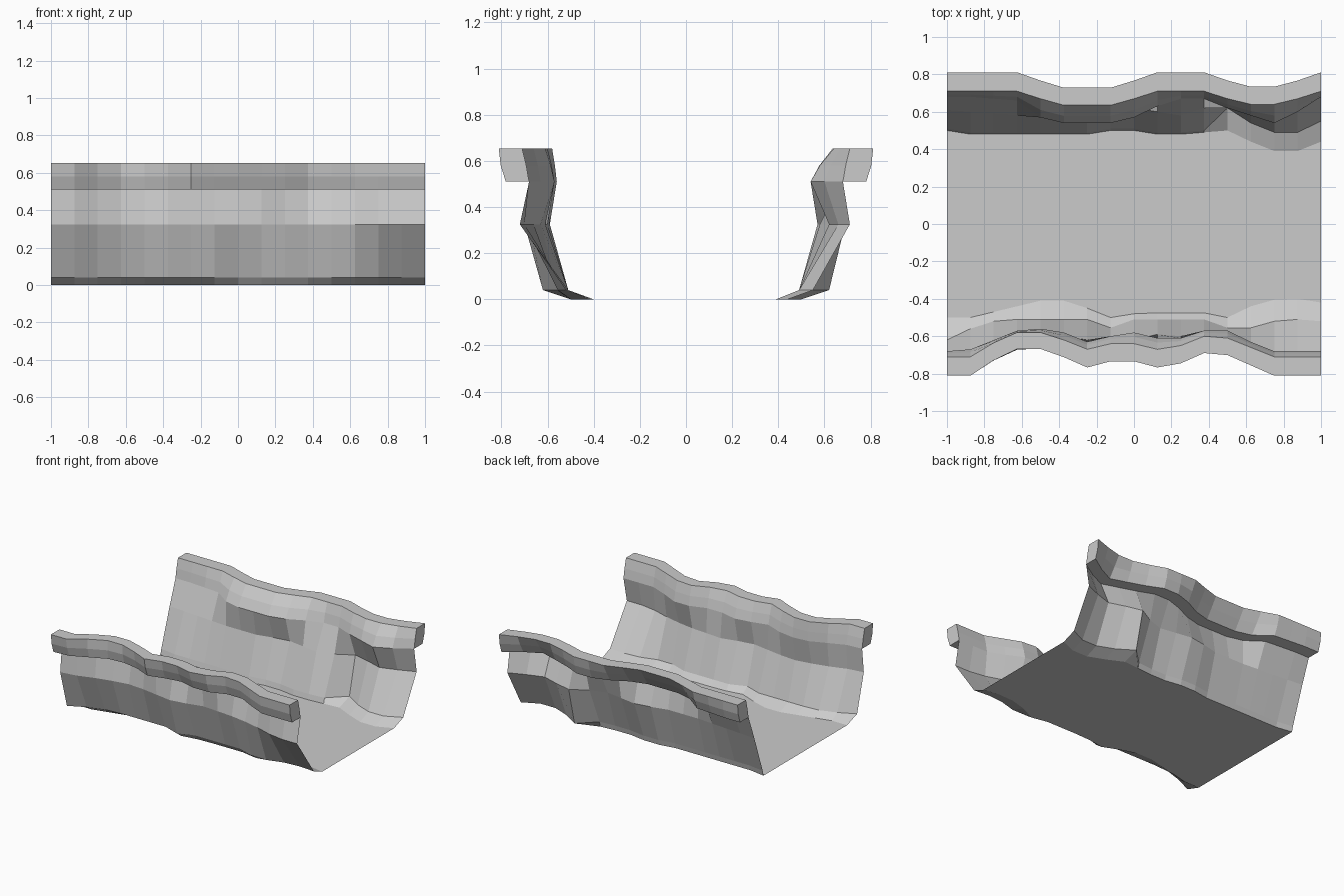
import bpy, bmesh

if "Cube" in bpy.data.objects:
    bpy.data.objects.remove(bpy.data.objects["Cube"])

XS = [-1 + i * 0.125 for i in range(17)]

# Distance of each wall's height rows from the centre line, at 17 stations along x
BACK_FOOT = [.50, .48, .48, .48, .48, .48, .48, .50, .50, .48, .48, .49, .50, .44, .39, .39, .44]
BACK_BASE = [.51, .49, .49, .49, .49, .49, .49, .51, .51, .49, .49, .50, .62, .54, .49, .49, .55]
BACK_BELLY = [.61, .60, .59, .58, .57, .57, .57, .60, .62, .60, .58, .62, .69, .66, .62, .66, .71]
BACK_NECK = [.68, .68, .67, .66, .57, .54, .54, .54, .57, .63, .67, .67, .62, .58, .54, .60, .68]
BACK_RIM = [.71, .71, .71, .71, .67, .635, .635, .635, .67, .71, .71, .71, .67, .64, .64, .67, .71]

FRONT_FOOT = [.50, .50, .47, .44, .41, .41, .45, .50, .48, .475, .475, .475, .50, .44, .405, .40, .42]
FRONT_BASE = [.62, .56, .52, .51, .51, .51, .51, .555, .51, .51, .51, .51, .555, .555, .52, .51, .52]
FRONT_BELLY = [.70, .68, .64, .61, .59, .60, .62, .64, .62, .59, .60, .61, .63, .66, .70, .72, .72]
FRONT_NECK = [.68, .67, .62, .57, .56, .58, .63, .60, .58, .61, .61, .57, .57, .63, .68, .68, .68]
FRONT_RIM = [.71, .71, .635, .58, .58, .62, .67, .64, .64, .67, .65, .60, .61, .66, .71, .71, .71]


def loft(name, sections, closed):
    """Skin a list of cross-sections (lists of points) into flat faces."""
    bm = bmesh.new()
    rings = [[bm.verts.new(p) for p in s] for s in sections]
    n = len(rings[0])
    for a, b in zip(rings, rings[1:]):
        for j in range(n if closed else n - 1):
            k = (j + 1) % n
            bm.faces.new((a[j], a[k], b[k], b[j]))
    if closed:
        bm.faces.new(rings[0])
        bm.faces.new(rings[-1])
    bmesh.ops.recalc_face_normals(bm, faces=bm.faces)
    mesh = bpy.data.meshes.new(name)
    bm.to_mesh(mesh)
    bm.free()
    obj = bpy.data.objects.new(name, mesh)
    bpy.context.collection.objects.link(obj)
    return obj


def wall(name, side, foot, base, belly, neck):
    rows = ((foot, 0), (base, .04), (belly, .325), (neck, .51))
    loft(name, [[(x, side * r[i], z) for r, z in rows]
                for i, x in enumerate(XS)], False)


def ledge(name, side, neck, rim):
    sections = []
    for i, x in enumerate(XS):
        n, r = neck[i], rim[i]
        m = n + (r - n) * 0.4
        t = .088 + (r - .58) * .1
        prof = [(n, .51), (m, .58), (r, .653),
                (r + t, .653), (m + t + .01, .58), (n + t, .51)]
        sections.append([(x, side * y, z) for y, z in prof])
    loft(name, sections, True)


# Rock walls
wall("back_wall", 1, BACK_FOOT, BACK_BASE, BACK_BELLY, BACK_NECK)
wall("front_wall", -1, FRONT_FOOT, FRONT_BASE, FRONT_BELLY, FRONT_NECK)

# Thick rim along the top of each wall
ledge("back_rim", 1, BACK_NECK, BACK_RIM)
ledge("front_rim", -1, FRONT_NECK, FRONT_RIM)

# Flat ground between the walls
floor = loft("floor", [[(x, -f, 0), (x, b, 0)]
                       for x, f, b in zip(XS, FRONT_FOOT, BACK_FOOT)], False)
if floor.data.polygons[0].normal.z < 0:
    floor.data.flip_normals()
